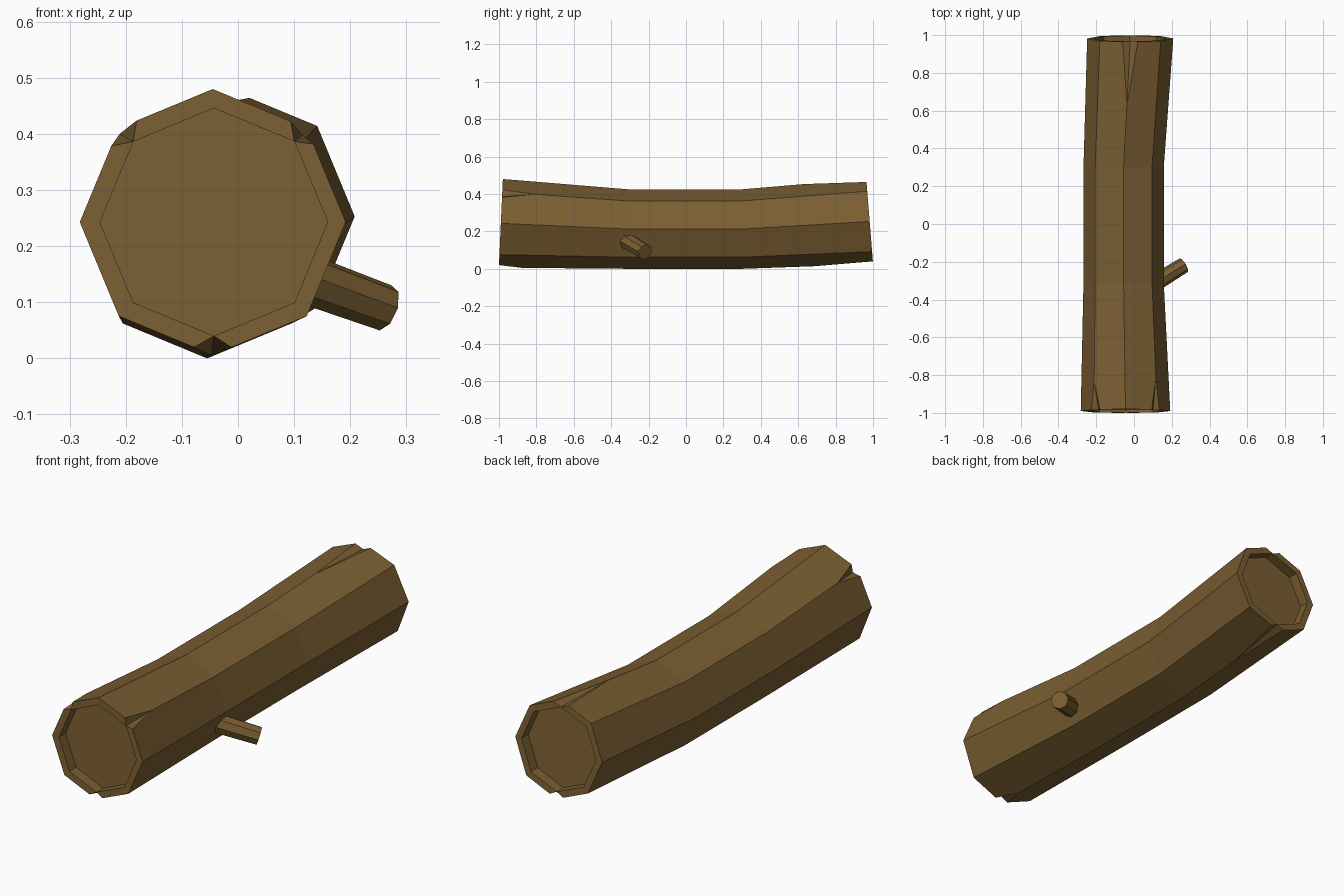
import bpy, bmesh, math
from mathutils import Vector

if "Cube" in bpy.data.objects:
    bpy.data.objects.remove(bpy.data.objects["Cube"])

bark = bpy.data.materials.new("bark brown")
bark.diffuse_color = (0.195, 0.112, 0.032, 1)
bark.use_nodes = True
bark.node_tree.nodes["Principled BSDF"].inputs["Base Color"].default_value = bark.diffuse_color
N = 8


def finish(bm, name):
    bmesh.ops.recalc_face_normals(bm, faces=bm.faces)
    me = bpy.data.meshes.new(name)
    bm.to_mesh(me)
    bm.free()
    me.materials.append(bark)
    ob = bpy.data.objects.new(name, me)
    bpy.context.collection.objects.link(ob)
    return ob


def ring(cx, cz, r, y, tilt=0.0):
    """Octagon across the log; tilt shifts y with height."""
    out = []
    for k in range(N):
        a = math.tau * k / N
        z = cz + r * math.sin(a)
        out.append(Vector((cx + r * math.cos(a), y + tilt * (z - cz), z)))
    return out


# ---- log trunk: two middle rings, two split ends ----
bm = bmesh.new()
mid_front = [bm.verts.new(p) for p in ring(-0.055, 0.2125, 0.2125, -0.31)]
mid_back = [bm.verts.new(p) for p in ring(-0.055, 0.2125, 0.2125, 0.30)]
for k in range(N):
    j = (k + 1) % N
    bm.faces.new((mid_front[k], mid_front[j], mid_back[j], mid_back[k]))


def log_end(mid, outer, inner, recess, notches):
    """notches: corner index -> (lip width fraction, apex position along edge)"""
    inn = [bm.verts.new(p) for p in inner]
    cap = [bm.verts.new(p + Vector((0, recess, 0))) for p in inner]
    before, after, apex = [], [], []
    for k in range(N):
        p = outer[k]
        if k in notches:
            w, t = notches[k]
            before.append(bm.verts.new(p.lerp(outer[k - 1], w)))
            after.append(bm.verts.new(p.lerp(outer[(k + 1) % N], w)))
            apex.append(bm.verts.new(mid[k].co.lerp(p, t)))
            # walls of the split
            bm.faces.new((apex[k], before[k], inn[k]))
            bm.faces.new((apex[k], inn[k], after[k]))
        else:
            v = bm.verts.new(p)
            before.append(v)
            after.append(v)
            apex.append(None)
    for k in range(N):
        j = (k + 1) % N
        # bark panel, rim and recess wall
        panel = [mid[k], mid[j], apex[j], before[j], after[k], apex[k]]
        bm.faces.new([v for v in panel if v])
        bm.faces.new((after[k], before[j], inn[j], inn[k]))
        bm.faces.new((inn[k], inn[j], cap[j], cap[k]))
    bm.faces.new(cap)


log_end(mid_front,
        ring(-0.045, 0.243, 0.237, -0.99, 0.045),
        ring(-0.043, 0.243, 0.203, -0.99, 0.045), 0.05,
        {1: (0.17, 0.74), 3: (0.19, 0.78), 6: (0.2, 0.82)})
log_end(mid_back,
        ring(-0.02, 0.253, 0.228, 0.982, -0.08),
        ring(-0.02, 0.253, 0.195, 0.982, -0.08), -0.05,
        {2: (0.25, 0.5), 6: (0.22, 0.55)})
finish(bm, "log_trunk")

# ---- branch stub on the right side ----
base, tip = Vector((0.09, -0.325, 0.153)), Vector((0.263, -0.218, 0.09))
axis = tip - base
bm = bmesh.new()
bmesh.ops.create_cone(bm, cap_ends=True, segments=8, radius1=0.046,
                      radius2=0.042, depth=axis.length)
stub = finish(bm, "branch_stub")
stub.rotation_euler = axis.to_track_quat('Z', 'Y').to_euler()
stub.location = (base + tip) / 2
